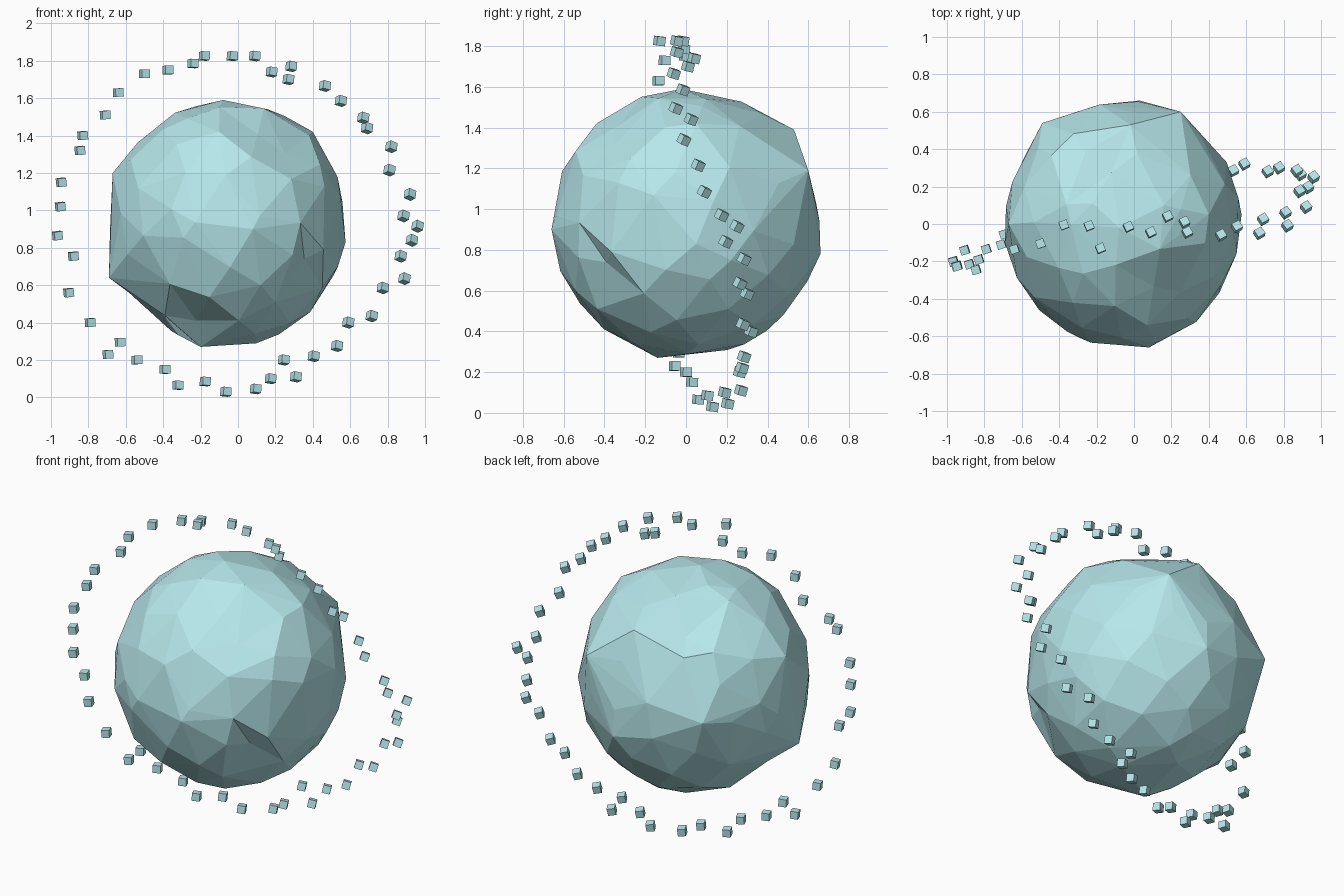
import bpy, bmesh, math, random
from mathutils import Vector, Matrix, Euler

random.seed(7)
ice = bpy.data.materials.new("pale_ice_blue")
ice.diffuse_color = (0.47, 0.80, 0.83, 1)


def add_object(name, bm):
    bmesh.ops.recalc_face_normals(bm, faces=bm.faces)
    mesh = bpy.data.meshes.new(name)
    bm.to_mesh(mesh)
    bm.free()
    mesh.materials.append(ice)
    obj = bpy.data.objects.new(name, mesh)
    bpy.context.collection.objects.link(obj)
    return obj


def nearest(bm, p):
    return min(bm.verts, key=lambda v: (v.co - Vector(p)).length)


# Planet: jittered spiral points wrapped in a hull give irregular facets
CENTRE, RADII = Vector((-0.055, 0, 0.93)), Vector((0.637, 0.66, 0.66))
COUNT = 105
bm = bmesh.new()
for i in range(COUNT):
    h = 1 - 2 * (i + 0.5) / COUNT
    r = math.sqrt(1 - h * h)
    a = i * math.pi * (3 - math.sqrt(5))
    jitter = Vector([random.uniform(-0.1, 0.1) for _ in range(3)])
    p = (Vector((r * math.cos(a), r * math.sin(a), h)) + jitter).normalized()
    bm.verts.new(CENTRE + p * RADII)

# Corners seen on the outline
corners = [(-.02, .53, 1.39), (-.69, -.1, .64), (-.67, 0, 1.2), (-.2, -.14, .27), (-.08, -.02, 1.59),
           (.03, .66, .78), (.08, -.66, .9), (-.49, .54, .95), (.575, .05, .83), (.25, .6, 1.19),
           (.4, .05, 1.42), (.16, .1, 1.54)]
for c in corners:
    nearest(bm, c).co = c
bmesh.ops.convex_hull(bm, input=bm.verts)
bmesh.ops.delete(bm, geom=[v for v in bm.verts if not v.link_faces], context='VERTS')

# Creased dents pressed into the surface
dents = [(.33, -.4, 1.27), (.33, -.46, .7), (-.28, -.3, .38), (-.35, .3, 1.43),
         (.2, -.25, 1.48), (-.45, -.15, .45)]
for d in dents:
    v = nearest(bm, d)
    v.co = CENTRE + (v.co - CENTRE) * 0.92
add_object("faceted_planet", bm)

# Ring of small rocks: scattered centres around the planet
rocks = [
    (.09, -.045, 1.825), (-.03, -.015, 1.825), (-.18, -.13, 1.825), (-.24, -.01, 1.785),
    (-.375, -.005, 1.75), (-.5, -.105, 1.73), (-.64, -.135, 1.63), (-.71, -.11, 1.51),
    (-.83, -.19, 1.4), (-.845, -.245, 1.32), (-.945, -.225, 1.15), (-.95, -.225, 1.02),
    (-.965, -.2, .865), (-.88, -.215, .755), (-.905, -.14, .56), (-.79, -.135, .4),
    (-.695, -.055, .23), (-.63, -.035, .295), (-.54, 0, .2), (-.39, .03, .15),
    (-.32, .06, .065), (-.175, .105, .085), (-.065, .13, .03), (.095, .205, .045),
    (.175, .19, .1), (.245, .265, .2), (.31, .27, .11), (.405, .275, .22),
    (.53, .285, .275), (.59, .32, .4), (.715, .28, .435), (.775, .3, .585),
    (.89, .265, .635), (.87, .285, .755), (.93, .195, .84), (.96, .25, .915),
    (.885, .175, .97), (.92, .09, 1.085), (.81, .06, 1.215), (.82, -.01, 1.34),
    (.69, .025, 1.44), (.67, -.05, 1.495), (.55, -.015, 1.585), (.465, -.06, 1.665),
    (.27, .01, 1.7), (.285, -.045, 1.77), (.18, .04, 1.74)]
bm = bmesh.new()
for p in rocks:
    # Rocks turn gradually from left to right
    turn = (p[0] + 1) / 2
    rot = Euler((math.radians(4 - 24 * turn), math.radians(-8 + 30 * turn), math.radians(16 + 16 * turn)))
    bmesh.ops.create_cube(bm, size=0.045, matrix=Matrix.Translation(p) @ rot.to_matrix().to_4x4())
add_object("rock_ring", bm)
